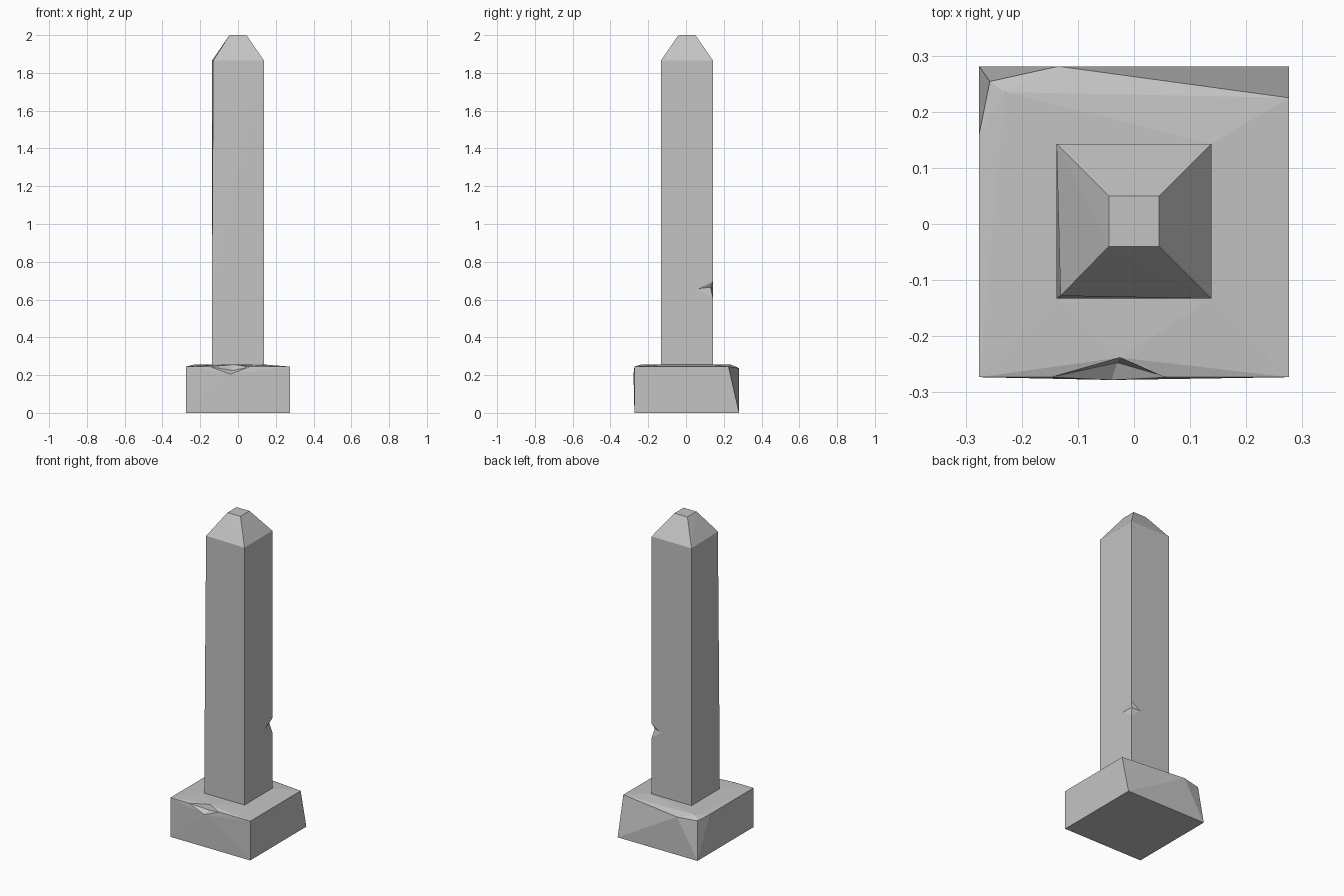
import bpy
import bmesh

if "Cube" in bpy.data.objects:
    bpy.data.objects.remove(bpy.data.objects["Cube"], do_unlink=True)

stone = bpy.data.materials.new("grey_stone")
stone.use_nodes = True
colour = (0.55, 0.55, 0.55, 1)
stone.diffuse_color = colour
stone.node_tree.nodes["Principled BSDF"].inputs["Base Color"].default_value = colour


def rect(x, back, front, z):
    """Four corners of a level rectangle."""
    return [(sx * x, y, z) for sx in (-1, 1) for y in (front, back)]


def hull(name, points):
    """Flat-faced solid wrapped around the points."""
    bm = bmesh.new()
    for p in points:
        bm.verts.new(p)
    bmesh.ops.convex_hull(bm, input=bm.verts[:])
    loose = [v for v in bm.verts if not v.link_faces]
    bmesh.ops.delete(bm, geom=loose, context='VERTS')
    bmesh.ops.dissolve_limit(bm, angle_limit=0.002, verts=bm.verts[:], edges=bm.edges[:])
    bmesh.ops.recalc_face_normals(bm, faces=bm.faces[:])
    mesh = bpy.data.meshes.new(name)
    bm.to_mesh(mesh)
    bm.free()
    mesh.materials.append(stone)
    obj = bpy.data.objects.new(name, mesh)
    bpy.context.collection.objects.link(obj)
    return obj


def chip(target, points):
    """Cut a chip out of a solid."""
    cutter = hull("chip_cutter", points)
    cutter.hide_render = True
    mod = target.modifiers.new("chip", 'BOOLEAN')
    mod.operation = 'DIFFERENCE'
    mod.solver = 'EXACT'
    mod.object = cutter
    bpy.context.view_layer.objects.active = target
    bpy.ops.object.modifier_apply(modifier=mod.name)
    bpy.data.objects.remove(cutter, do_unlink=True)


# Plinth: block with a slightly domed top, a leaning back and a broken corner
nick_left, nick_right = (-0.148, -0.273, 0.245), (0.06, -0.273, 0.243)
nick_top, nick_low = (-0.025, -0.238, 0.256), (-0.04, -0.278, 0.205)
plinth = hull("plinth", rect(0.276, 0.281, -0.273, 0)
              + rect(0.138, 0.143, -0.133, 0.256)
              + [(-0.276, -0.273, 0.245), (0.276, -0.273, 0.245),
                 (0.276, 0.225, 0.245), (-0.135, 0.281, 0.237),
                 (-0.257, 0.254, 0.235), (-0.276, 0.16, 0.245),
                 (-0.23, 0.235, 0.256),
                 nick_left, nick_right, nick_top, nick_low])

# Nick in the front top edge
chip(plinth, [nick_left, nick_right, nick_top, nick_low,
              (-0.03, -0.247, 0.224), (-0.03, -0.31, 0.29)])

# Column: square shaft with one worn edge, tapering to a small flat top
shoulder = 1.865
column = hull("column", rect(0.138, 0.143, -0.133, 0.2)
              + rect(0.045, 0.05, -0.04, 2)
              + [(-0.138, -0.133, 0.65), (-0.131, -0.128, shoulder),
                 (0.138, -0.133, shoulder), (0.138, 0.143, shoulder),
                 (-0.138, 0.143, shoulder)])

# Chip on the back left edge, cut as one half per side
edge_chip = [(0.138, 0.143, 0.695), (0.138, 0.143, 0.605),
             (0.125, 0.130, 0.665), (0.16, 0.165, 0.655)]
for side in ((0.138, 0.065, 0.658), (0.075, 0.143, 0.655)):
    chip(column, edge_chip + [side])
